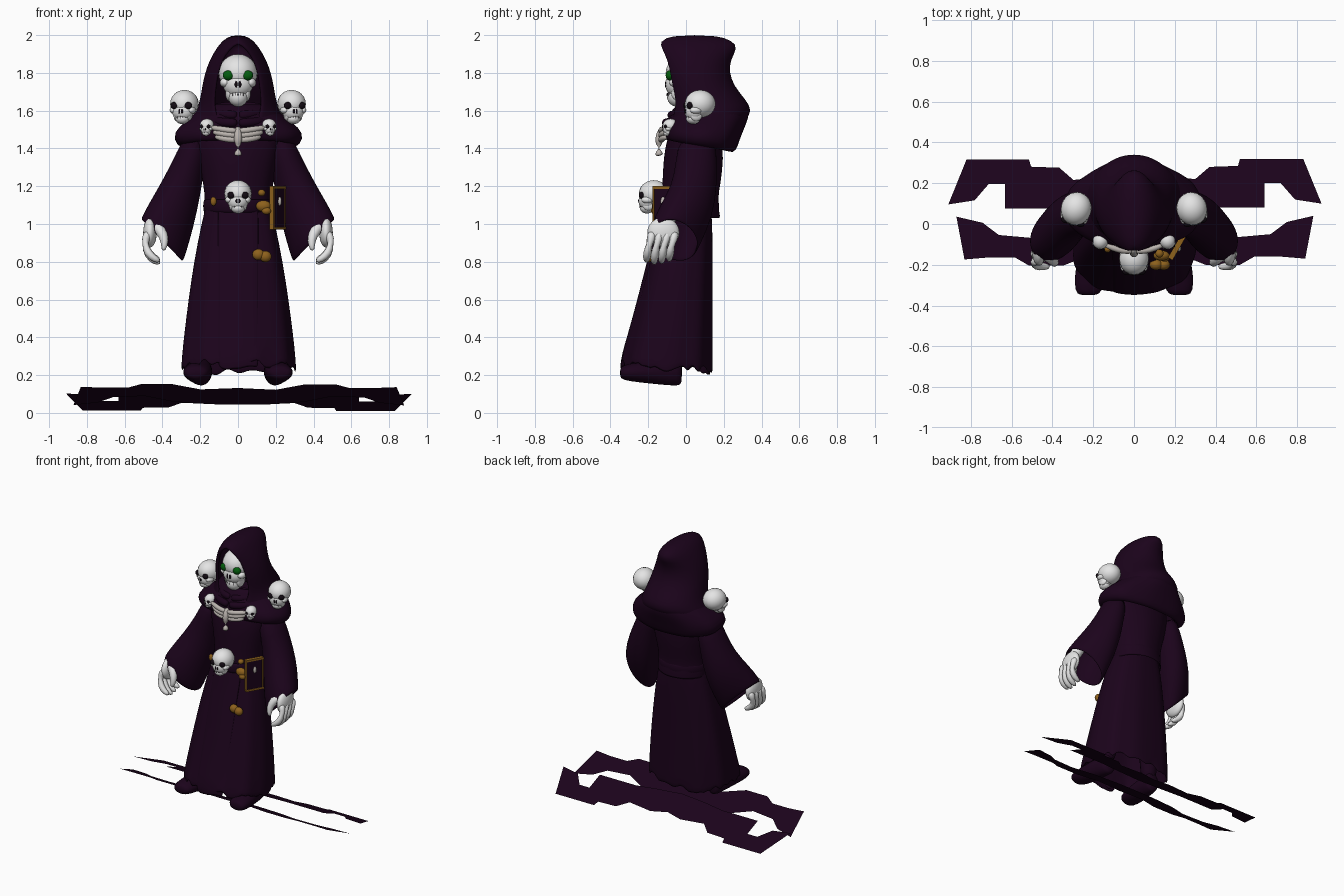
import bpy, bmesh, math, random
from mathutils import Vector, Matrix

random.seed(4)
if "Cube" in bpy.data.objects:
    bpy.data.objects.remove(bpy.data.objects["Cube"])


def material(name, rgb):
    m = bpy.data.materials.new(name)
    m.use_nodes = True
    m.diffuse_color = (*rgb, 1)
    bsdf = m.node_tree.nodes["Principled BSDF"]
    bsdf.inputs["Base Color"].default_value = (*rgb, 1)
    bsdf.inputs["Roughness"].default_value = 0.8
    return m


CLOTH = material("dark purple cloth", (0.011, 0.001, 0.011))
BONE = material("bone white", (0.78, 0.78, 0.78))
OLD = material("aged bone", (0.5, 0.46, 0.43))
BRASS = material("brass brown", (0.27, 0.12, 0.012))
GREEN = material("glowing green", (0.001, 0.11, 0.004))
BLACK = material("socket black", (0.006, 0.003, 0.006))


def finish(bm, name, mats, sub=0, solid=0):
    bmesh.ops.remove_doubles(bm, verts=bm.verts, dist=0.0005)
    bmesh.ops.recalc_face_normals(bm, faces=bm.faces)
    for f in bm.faces:
        f.smooth = True
    me = bpy.data.meshes.new(name)
    bm.to_mesh(me)
    bm.free()
    ob = bpy.data.objects.new(name, me)
    bpy.context.collection.objects.link(ob)
    for m in mats:
        me.materials.append(m)
    if solid:
        mod = ob.modifiers.new("thickness", 'SOLIDIFY')
        mod.thickness, mod.offset = solid, -1
    if sub:
        mod = ob.modifiers.new("smooth", 'SUBSURF')
        mod.levels = mod.render_levels = sub
    return ob


def loft(name, rings, mat, closed=True, caps=(False, False), sub=1, solid=0):
    bm = bmesh.new()
    rows = [[bm.verts.new(p) for p in r] for r in rings]
    n = len(rows[0])
    for a, b in zip(rows, rows[1:]):
        for i in range(n if closed else n - 1):
            j = (i + 1) % n
            bm.faces.new((a[i], a[j], b[j], b[i]))
    for use, row in zip(caps, (rows[0], rows[-1])):
        if use:
            bm.faces.new(row)
    return finish(bm, name, [mat], sub, solid)


def oval(z, w, yf, yb, n=32, drop=0, power=1, folds=0, rag=0):
    """Horizontal ring starting at the front; drop lowers its back."""
    yc, d = (yf + yb) / 2, (yb - yf) / 2
    pts = []
    for i in range(n):
        t = math.tau * i / n
        s, c = math.sin(t), math.cos(t)
        k = 1 + folds * math.sin(9 * t)
        pts.append((math.copysign(abs(s) ** power, s) * w * k,
                    yc - math.copysign(abs(c) ** power, c) * d * k,
                    z - drop * (1 - c) / 2 + random.uniform(-rag, rag)))
    return pts


def arc(z, w, yf, yb, gap, n=30):
    """Ring open at the front, ending at both sides of the opening."""
    t0 = math.asin(min(gap / w, 1))
    ts = [t0 + (math.tau - 2 * t0) * i / n for i in range(n + 1)]
    return [(w * math.sin(t), (yf + yb) / 2 - (yb - yf) / 2 * math.cos(t), z) for t in ts]


def tube(name, pts, radii, mat, n=8, sub=1):
    pts = [Vector(p) for p in pts]
    rings = []
    for i, (p, r) in enumerate(zip(pts, radii)):
        q = (pts[min(i + 1, len(pts) - 1)] - pts[max(i - 1, 0)]).to_track_quat('Z', 'Y')
        rings.append([p + q @ Vector((r * math.cos(a), r * math.sin(a), 0))
                      for a in (math.tau * k / n for k in range(n))])
    return loft(name, rings, mat, caps=(True, True), sub=sub)


def blob(bm, loc, rad, mat=0, seg=20):
    m = Matrix.Translation(loc) @ Matrix.Diagonal((*rad, 1))
    res = bmesh.ops.create_uvsphere(bm, u_segments=seg, v_segments=seg // 2 + 2, radius=1, matrix=m)
    for f in {f for v in res["verts"] for f in v.link_faces}:
        f.material_index = mat


def ellipsoid(name, loc, rad, mat):
    bm = bmesh.new()
    blob(bm, loc, rad)
    return finish(bm, name, [mat])


def box(name, loc, size, mat, turn=0):
    bm = bmesh.new()
    bmesh.ops.create_cube(bm, size=1, matrix=Matrix.Diagonal((*size, 1)))
    ob = finish(bm, name, [mat])
    ob.data.shade_flat()
    ob.location, ob.rotation_euler.z = loc, turn
    return ob


def skull(name, loc, size, jaw=.8, turn=0, eye=BLACK):
    """Skull facing the front; jaw scales how far the lower face hangs."""
    bm = bmesh.new()
    blob(bm, (0, .03, .12), (.43, .47, .42))               # cranium
    blob(bm, (0, -.16, -.13 * jaw), (.33, .29, .3))        # upper jaw
    blob(bm, (0, -.19, -.40 * jaw), (.22, .22, .22 * jaw))  # chin
    for s in (-1, 1):
        blob(bm, (s * .28, -.17, -.09 * jaw), (.12, .19, .11))       # cheekbone
        blob(bm, (s * .2, -.14, -.3 * jaw), (.08, .18, .2 * jaw))    # jaw hinge
        blob(bm, (s * .21, -.35, .07), (.125, .09, .11), 1)
        blob(bm, (s * .04, -.42, -.13 * jaw), (.04, .04, .08), 2, 10)
    for i in range(-2, 3):                                 # gaps between teeth
        blob(bm, (i * .06, -.4 + abs(i) * .02, -.36 * jaw), (.007, .02, .05), 2, 8)
    ob = finish(bm, name, [BONE, eye, BLACK])
    ob.location, ob.scale, ob.rotation_euler.z = loc, (size, size, size), turn
    return ob


# Hood and shoulder mantle
hood = [(1.54, .26, -.10, .31, .10), (1.60, .22, -.105, .355, .125), (1.66, .20, -.11, .315, .13),
        (1.73, .19, -.12, .255, .122), (1.80, .175, -.13, .23, .112), (1.87, .15, -.14, .235, .09),
        (1.93, .115, -.155, .275, .05), (1.97, .085, -.14, .25, 0), (2.0, .035, -.07, .16, 0)]
loft("hood", [arc(*h) for h in hood], CLOTH, closed=False, caps=(False, True), solid=.02)
mantle = [(1.64, .17, -.04, .30, 0), (1.60, .22, -.08, .34, .01), (1.55, .285, -.10, .32, .02),
          (1.51, .35, -.115, .285, .06), (1.46, .33, -.12, .265, .08), (1.44, .29, -.10, .23, .06)]
loft("shoulder_mantle", [oval(z, w, a, b, drop=d, folds=.012, power=1 if z > 1.52 else .87)
                         for z, w, a, b, d in mantle], CLOTH, solid=.015)
for i in range(2):
    r = .14 + .03 * i
    tube("collar_fold", [(r * math.sin(t), .06 - r * math.cos(t), 1.60 - .04 * i - .025 * math.cos(t))
                         for t in (math.tau * k / 20 for k in range(21))], [.026] * 21, CLOTH)

# Torso, belt, skirt and front panel
torso = [(1.55, .2, -.06, .16), (1.46, .235, -.1, .19), (1.35, .215, -.12, .2), (1.22, .185, -.125, .185),
         (1.12, .175, -.13, .165), (1.03, .185, -.14, .185)]
loft("torso", [oval(*t, folds=.008) for t in torso], CLOTH, solid=.01)
loft("belt", [oval(z, w, .03 - w, w - .01) for z, w in
              ((1.06, .175), (1.065, .186), (1.125, .186), (1.13, .175))], CLOTH)
skirt = [(1.12, .165, -.12, .13), (1.0, .195, -.145, .14), (.8, .235, -.2, .14), (.6, .265, -.25, .14),
         (.4, .29, -.305, .14), (.32, .30, -.33, .14), (.26, .305, -.345, .14)]
loft("skirt", [oval(*s, n=64, power=.8, folds=.006 + .012 * (1.1 - s[0]),
                    drop=.045 if s[0] < .35 else 0, rag=.03 if s[0] < .3 else 0) for s in skirt],
     CLOTH, solid=.012)
panel = [[(x, yf - .008 + 1.2 * x * x, z - (random.uniform(.01, .05) if z < .3 else 0))
          for x in (-.11, -.07, -.03, .01, .05, .09, .11)] for z, w, yf, yb in skirt]
loft("front_panel", panel, CLOTH, closed=False, solid=.015)

for s, side in ((1, "left"), (-1, "right")):
    # Flared sleeve, given by its outer and inner edge at each station
    stations = [((.27, .06, 1.50), (.15, .06, 1.42), .10), ((.325, .055, 1.38), (.18, .055, 1.28), .11),
                ((.39, .035, 1.25), (.20, .055, 1.14), .12), ((.455, -.025, 1.14), (.235, .02, .98), .145),
                ((.505, -.08, 1.05), (.275, -.025, .84), .135), ((.515, -.085, 1.025), (.29, -.03, .80), .12)]
    rings = []
    for out, inn, depth in stations:
        o, i = Vector(out), Vector(inn)
        ring = []
        for k in range(20):
            a = math.tau * k / 20
            p = (o + i) / 2 + (o - i) / 2 * math.cos(a) + Vector((0, depth * math.sin(a), 0))
            ring.append((p.x * s, p.y, p.z))
        rings.append(ring)
    loft(side + "_sleeve", rings, CLOTH, caps=(True, False), solid=.012)

    # Hand
    tube(side + "_wrist", [(s * .40, -.05, 1.10), (s * .435, -.09, 1.04), (s * .46, -.115, .97)],
         [.038, .045, .045], BONE)
    ellipsoid(side + "_palm", (s * .466, -.12, .955), (.036, .085, .08), BONE)
    for f in range(4):
        y, cut = -.187 + f * .04, .012 * abs(f - 1.3)
        tube(f"{side}_finger", [(s * .47, y + .01, .96), (s * .492, y, .92), (s * .49, y - .012, .87),
                                (s * .462, y - .022, .81 + cut), (s * .41, y - .022, .785 + cut)],
             [.025, .028, .026, .024, .014], BONE)
    tube(side + "_thumb", [(s * .45, -.13, 1.0), (s * .405, -.17, .965), (s * .385, -.19, .91),
                           (s * .395, -.2, .855)], [.038, .033, .027, .015], BONE)

    # Boot and leg
    foot = [(-.35, .04, .19, .235), (-.335, .068, .172, .255), (-.25, .08, .16, .27),
            (-.13, .068, .147, .29), (-.04, .06, .14, .3), (-.02, .045, .15, .29)]
    loft(side + "_boot", [[(s * (.20 - .1 * (y + .1)) + w * math.cos(a), y,
                            (lo + hi) / 2 + (hi - lo) / 2 * math.sin(a))
                           for a in (math.tau * k / 14 for k in range(14))] for y, w, lo, hi in foot],
         CLOTH, caps=(True, True))
    tube(side + "_leg", [(s * .2, -.08, .2), (s * .17, -.05, .4), (s * .12, 0, .7)],
         [.055, .07, .08], CLOTH)

    # Shoulder trophies and ribs
    skull(side + "_shoulder_skull", (s * .285, .07, 1.615), .175, .8, s * .25)
    skull(side + "_chest_skull", (s * .165, -.085, 1.51), .088, .8, s * .3)
    for k in range(3):
        z = 1.445 + .024 * k
        tube(side + "_rib", [(0, -.13, z), (s * .05, -.132, z + .002), (s * .10, -.12, z + .012),
                             (s * (.12 + .015 * k), -.098, z + .018)], [.018, .018, .017, .013], OLD)

tube("breastbone", [(0, -.12, 1.52), (0, -.14, 1.47), (0, -.145, 1.42), (0, -.145, 1.38), (0, -.14, 1.36)],
     [.016, .024, .025, .026, .022], OLD)

# Main skull and belt skull
skull("face_skull", (0, -.002, 1.77), .24, 1.0, 0, GREEN)
skull("belt_skull", (0, -.175, 1.14), .17, .8)

# Belt fittings
ellipsoid("belt_stud", (-.13, -.125, 1.12), (.016, .015, .024), BRASS)
ellipsoid("buckle_knob", (.125, -.145, 1.165), (.02, .02, .018), BRASS)
ellipsoid("buckle", (.135, -.155, 1.095), (.04, .025, .03), BRASS)
ellipsoid("buckle_drop", (.15, -.165, 1.07), (.025, .02, .02), BRASS)
for x, z in ((.108, .838), (.145, .828)):
    ellipsoid("cord_bead", (x, -.20, z), (.032, .026, .03), BRASS)

# Framed case hanging from the belt
turn = math.radians(60)
along = Vector((math.cos(turn), math.sin(turn), 0))
centre = Vector((.21, -.115, 1.085))
box("case_panel", centre, (.12, .018, .21), CLOTH, turn)
ellipsoid("case_charm", centre + Vector((.011, -.006, .035)), (.01, .014, .024), OLD)
for e in (-1, 1):
    box("case_upright", centre + along * e * .06, (.009, .024, .23), BRASS, turn)
    box("case_rail", centre + Vector((0, 0, e * .108)), (.13, .026, .014), BRASS, turn)

# Ragged cloth lying beneath the figure: half outlines, mirrored and sloped
back_rag = [(0, .04), (.2, .06), (.35, .08), (.64, .08), (.64, .2), (.72, .2), (.79, .12), (.92, .1),
            (.83, .32), (.52, .32), (.51, .285), (.37, .28), (.3, .22), (.12, .24), (0, .21)]
front_rag = [(0, -.16), (.2, -.14), (.35, -.2), (.52, -.2), (.59, -.16), (.72, -.16), (.84, -.17),
             (.88, .04), (.75, .01), (.67, -.05), (.5, -.065), (.35, .0), (.15, .03), (0, .03)]
for name, half, y0, z0, slope in (("back_rag", back_rag, .03, .13, .41),
                                  ("front_rag", front_rag, -.2, .15, .46)):
    outline = half + [(-x * .99, y - .004) for x, y in reversed(half[1:-1])]
    bm = bmesh.new()
    face = bm.faces.new([bm.verts.new((x, y, z0 - slope * (y - y0))) for x, y in outline])
    face.normal_update()
    bmesh.ops.triangulate(bm, faces=[face])
    finish(bm, name, [CLOTH]).data.shade_flat()
